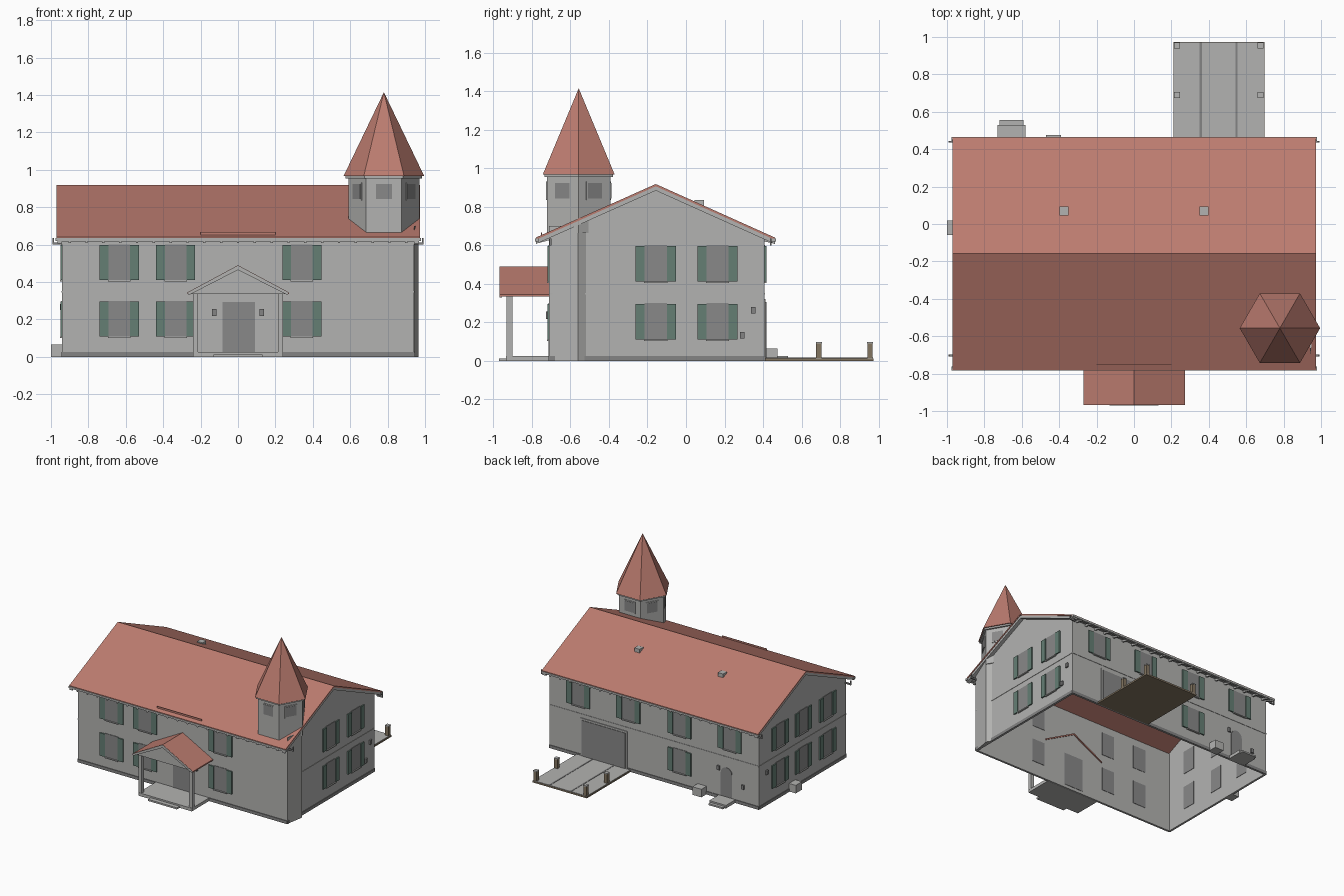
import bpy, bmesh, math
from mathutils import Matrix, Vector

if "Cube" in bpy.data.objects:
    bpy.data.objects.remove(bpy.data.objects["Cube"])


def material(name, r, g, b):
    m = bpy.data.materials.new(name)
    m.use_nodes = True
    m.diffuse_color = (r, g, b, 1)
    m.node_tree.nodes["Principled BSDF"].inputs["Base Color"].default_value = (r, g, b, 1)
    return m


PLASTER = material("grey plaster", 0.45, 0.45, 0.44)
TILE = material("red roof tile", 0.5, 0.2, 0.16)
GLASS = material("dark grey pane", 0.25, 0.25, 0.25)
SHUTTER = material("green shutter", 0.13, 0.21, 0.175)
BASE = material("dark grey plinth", 0.23, 0.23, 0.23)
WOOD = material("brown wood", 0.23, 0.18, 0.12)


def finish(name, bm, *mats):
    bmesh.ops.recalc_face_normals(bm, faces=bm.faces)
    mesh = bpy.data.meshes.new(name)
    bm.to_mesh(mesh)
    bm.free()
    for m in mats:
        mesh.materials.append(m)
    ob = bpy.data.objects.new(name, mesh)
    bpy.context.collection.objects.link(ob)
    return ob


def prism(name, pts, axis, a, b, mat):
    """Extrude a flat outline along an axis from a to b."""
    place = {"x": lambda p, t: (t, p[0], p[1]),
             "y": lambda p, t: (p[0], t, p[1]),
             "z": lambda p, t: (p[0], p[1], t)}[axis]
    bm = bmesh.new()
    lo = [bm.verts.new(place(p, a)) for p in pts]
    hi = [bm.verts.new(place(p, b)) for p in pts]
    n = len(pts)
    bm.faces.new(lo)
    bm.faces.new(hi)
    for i in range(n):
        j = (i + 1) % n
        bm.faces.new((lo[i], lo[j], hi[j], hi[i]))
    return finish(name, bm, mat)


def box(name, x0, x1, y0, y1, z0, z1, mat):
    return prism(name, [(x0, y0), (x1, y0), (x1, y1), (x0, y1)], "z", z0, z1, mat)


# Wall planes: axis of the normal, position, outward sign
WX, YF, YB, THICK = 0.94, -0.71, 0.407, 0.012
WALLS = {"front": ("y", YF, -1), "back": ("y", YB, 1),
         "left": ("x", WX, 1), "right": ("x", -WX, -1)}


def on_wall(name, wall, u, w, z0, z1, inner, outer, mat):
    axis, pos, s = WALLS[wall]
    a, b = sorted((pos + s * inner, pos + s * outer))
    if axis == "y":
        return box(name, u - w / 2, u + w / 2, a, b, z0, z1, mat)
    return box(name, a, b, u - w / 2, u + w / 2, z0, z1, mat)


def window(wall, u, z):
    name = f"{wall}_window"
    on_wall(name, wall, u, 0.115, z, z + 0.19, -THICK - 0.003, 0.004, GLASS)
    on_wall(name + "_sill", wall, u, 0.12, z - 0.008, z, 0, 0.012, PLASTER)
    for s in (-1, 1):
        on_wall(name + "_shutter", wall, u + s * 0.081, 0.047, z, z + 0.185, 0, 0.01, SHUTTER)


# Main roof line
RIDGE_Y, RIDGE_Z, EAVE_F, EAVE_B, EAVE_Z = -0.157, 0.918, -0.78, 0.462, 0.64


def roof_z(y):
    eave = EAVE_F if y < RIDGE_Y else EAVE_B
    return RIDGE_Z - (RIDGE_Z - EAVE_Z) * (y - RIDGE_Y) / (eave - RIDGE_Y)


def chevron(top, bottom):
    line = [(EAVE_F, EAVE_Z), (RIDGE_Y, RIDGE_Z), (EAVE_B, EAVE_Z)]
    return [(y, z - top) for y, z in line] + [(y, z - bottom) for y, z in reversed(line)]


# Hollow wall shell
gable = [(YF, 0), (YB, 0), (YB, roof_z(YB) - 0.01), (RIDGE_Y, RIDGE_Z - 0.01), (YF, roof_z(YF) - 0.01)]
for name, x in (("left_gable_wall", WX - THICK), ("right_gable_wall", -WX)):
    prism(name, gable, "x", x, x + THICK, PLASTER)
box("front_wall", -WX, WX, YF, YF + THICK, 0, roof_z(YF) - 0.01, PLASTER)
box("back_wall", -WX, WX, YB - THICK, YB, 0, roof_z(YB) - 0.01, PLASTER)
prism("corner_buttress", [(WX, YF), (0.965, -0.56), (WX, -0.52)], "z", 0, 0.7, PLASTER)

# Plinth and floor band
MID_Y = (YF + YB) / 2
for wall, u, w in (("front", 0, 2 * WX), ("back", 0, 2 * WX),
                   ("left", MID_Y, YB - YF), ("right", MID_Y, YB - YF)):
    on_wall(wall + "_plinth", wall, u, w, 0, 0.025, 0, 0.005, BASE)
    if wall != "front":
        on_wall(wall + "_floor_band", wall, u, w, 0.345, 0.353, 0, 0.003, PLASTER)

# Windows with shutters
LOW, HIGH = 0.11, 0.412
for z in (LOW, HIGH):
    for x in (-0.635, -0.334, 0.342):
        window("front", x, z)
    for y in (-0.157, 0.163):
        window("left", y, z)
    for y in (-0.47, -0.157, 0.14):
        window("right", y, z)
for x in (-0.68, -0.23, 0.23, 0.68):
    window("back", x, HIGH)
window("back", -0.23, LOW)

# Roof, verge boards and eaves
prism("main_roof", chevron(0, 0.012), "x", -0.97, 0.973, TILE)
for name, a, b in (("right_verge", -0.966, -WX), ("left_verge", WX, 0.969)):
    prism(name, chevron(0.012, 0.034), "x", a, b, PLASTER)
for name, y0, y1 in (("front_eave", EAVE_F, YF), ("back_eave", YB, EAVE_B)):
    s = 1 if y0 > 0 else -1
    edge, wall_y = (y1, y0) if s > 0 else (y0, y1)
    prism(name + "_soffit", [(edge, EAVE_Z - 0.012), (edge, EAVE_Z - 0.022),
                             (wall_y, roof_z(wall_y) - 0.028), (wall_y, roof_z(wall_y) - 0.012)],
          "x", -0.966, 0.969, PLASTER)
    a, b = sorted((edge + s * 0.004, edge - s * 0.018))
    box(name + "_gutter", -0.975, 0.978, a, b, EAVE_Z - 0.02, EAVE_Z - 0.005, PLASTER)
    for i in range(21):
        x = -0.9 + i * 0.09
        prism(name + "_rafter_tail", [(edge, EAVE_Z - 0.022), (edge, EAVE_Z - 0.032),
                                      (wall_y, roof_z(wall_y) - 0.045), (wall_y, roof_z(wall_y) - 0.025)],
              "x", x - 0.006, x + 0.006, PLASTER)
for s in (-1, 1):
    for y in (-0.703, 0.44):
        box("purlin_end", *sorted((s * 0.94, s * 0.992)), y - 0.005, y + 0.005, 0.6, 0.612, BASE)
        box("purlin_hanger", *sorted((s * 0.984, s * 0.992)), y - 0.005, y + 0.005, 0.612, 0.635, BASE)
    box("roof_vent", s * 0.375 - 0.024, s * 0.375 + 0.024, 0.045, 0.093, 0.79, 0.836, PLASTER)
box("snow_guard", -0.2, 0.2, -0.752, -0.748, 0.645, 0.667, TILE)

# Hexagonal corner tower
TX, TY, TR = 0.78, -0.557, 0.19


def hexagon(r):
    return [(TX + r * math.cos(k * math.pi / 3), TY + r * math.sin(k * math.pi / 3)) for k in range(6)]


prism("tower_body", hexagon(TR), "z", 0.665, 0.968, PLASTER)
prism("tower_cornice", hexagon(0.205), "z", 0.955, 0.97, PLASTER)
bm = bmesh.new()
bmesh.ops.create_cone(bm, cap_ends=True, segments=6, radius1=0.215, radius2=0, depth=0.447,
                      matrix=Matrix.Translation((TX, TY, 1.1915)) @ Matrix.Rotation(math.pi / 2, 4, "Z"))
# Turn the cone so its corners point along x
corner = max((v.co for v in bm.verts if v.co.z < 1), key=lambda c: c.x)
turn = math.atan2(corner.y - TY, corner.x - TX)
bmesh.ops.rotate(bm, verts=bm.verts, cent=(TX, TY, 0), matrix=Matrix.Rotation(-turn, 3, "Z"))
finish("tower_spire", bm, TILE)
for k in range(6):
    ang = math.pi / 6 + k * math.pi / 3
    apothem = TR * math.cos(math.pi / 6)
    for name, w, h, d, mat in (("tower_window_frame", 0.1, 0.096, 0.008, PLASTER),
                               ("tower_window", 0.085, 0.08, 0.012, GLASS)):
        bm = bmesh.new()
        bmesh.ops.create_cube(bm, size=1, matrix=Matrix.Translation((TX, TY, 0.884))
                              @ Matrix.Rotation(ang, 4, "Z")
                              @ Matrix.Translation((apothem, 0, 0)) @ Matrix.Diagonal((d, w, h, 1)))
        finish(name, bm, mat)

# Front porch
prism("porch_roof", [(-0.27, 0.345), (0, 0.49), (0.272, 0.345), (0.272, 0.335), (0, 0.478), (-0.27, 0.335)],
      "y", -0.967, -0.69, TILE)
prism("porch_gable", [(-0.25, 0.342), (0, 0.476), (0.25, 0.342)], "y", -0.945, -0.932, PLASTER)
prism("porch_verge", [(-0.268, 0.344), (0, 0.488), (0.27, 0.344), (0.265, 0.33), (0, 0.465), (-0.263, 0.33)],
      "y", -0.969, -0.955, PLASTER)
box("porch_front_beam", -0.255, 0.255, -0.945, -0.9, 0.335, 0.35, PLASTER)
for s in (-1, 1):
    box("porch_side_beam", *sorted((s * 0.215, s * 0.255)), -0.945, YF, 0.335, 0.35, PLASTER)
    box("porch_post", s * 0.227 - 0.014, s * 0.227 + 0.014, -0.931, -0.901, 0.02, 0.335, PLASTER)
    on_wall("porch_lamp", "front", s * 0.127, 0.022, 0.218, 0.256, 0, 0.018, BASE)
box("porch_floor", -0.24, 0.24, -0.935, YF, 0, 0.025, PLASTER)
box("porch_step", -0.13, 0.13, -0.97, -0.935, 0, 0.013, PLASTER)
on_wall("front_door", "front", 0.004, 0.172, 0.025, 0.293, -THICK - 0.003, 0.004, GLASS)

# Back entrance with arched door
arch = [(-0.65 + 0.05 * math.cos(t * math.pi / 8), 0.215 + 0.05 * math.sin(t * math.pi / 8)) for t in range(9)]
prism("back_door", [(-0.7, 0.03), (-0.6, 0.03)] + arch, "y", YB - 0.015, YB + 0.005, GLASS)
box("back_landing", -0.73, -0.58, YB, 0.53, 0, 0.025, PLASTER)
box("back_step", -0.72, -0.59, 0.53, 0.555, 0, 0.013, PLASTER)
box("back_utility_box", -0.47, -0.39, YB, 0.475, 0, 0.065, PLASTER)
box("side_utility_box", -1.0, -WX, -0.06, 0.02, 0, 0.065, PLASTER)

# Wall lamps and meter boxes
for wall, u, z in (("left", 0.35, 0.245), ("left", 0.292, 0.115), ("right", 0.31, 0.25),
                   ("back", -0.58, 0.23), ("back", -0.8, 0.13)):
    on_wall("wall_fitting", wall, u, 0.024, z, z + 0.034, 0, 0.012, BASE)

# Garage door and driveway
on_wall("garage_door_frame", "back", 0.45, 0.42, 0.01, 0.32, 0, 0.006, PLASTER)
on_wall("garage_door", "back", 0.45, 0.39, 0.01, 0.305, -THICK - 0.003, 0.01, GLASS)
box("driveway_edge", 0.21, 0.697, YB, 0.973, 0, 0.012, WOOD)
box("driveway", 0.213, 0.694, YB, 0.97, 0.012, 0.016, PLASTER)
for x in (0.357, 0.548):
    box("driveway_joint", x - 0.006, x + 0.006, YB, 0.97, 0.015, 0.018, BASE)
for x in (0.23, 0.677):
    for y in (0.69, 0.955):
        box("driveway_post", x - 0.014, x + 0.014, y - 0.014, y + 0.014, 0.012, 0.09, WOOD)
        box("driveway_post_cap", x - 0.016, x + 0.016, y - 0.016, y + 0.016, 0.09, 0.098, PLASTER)
